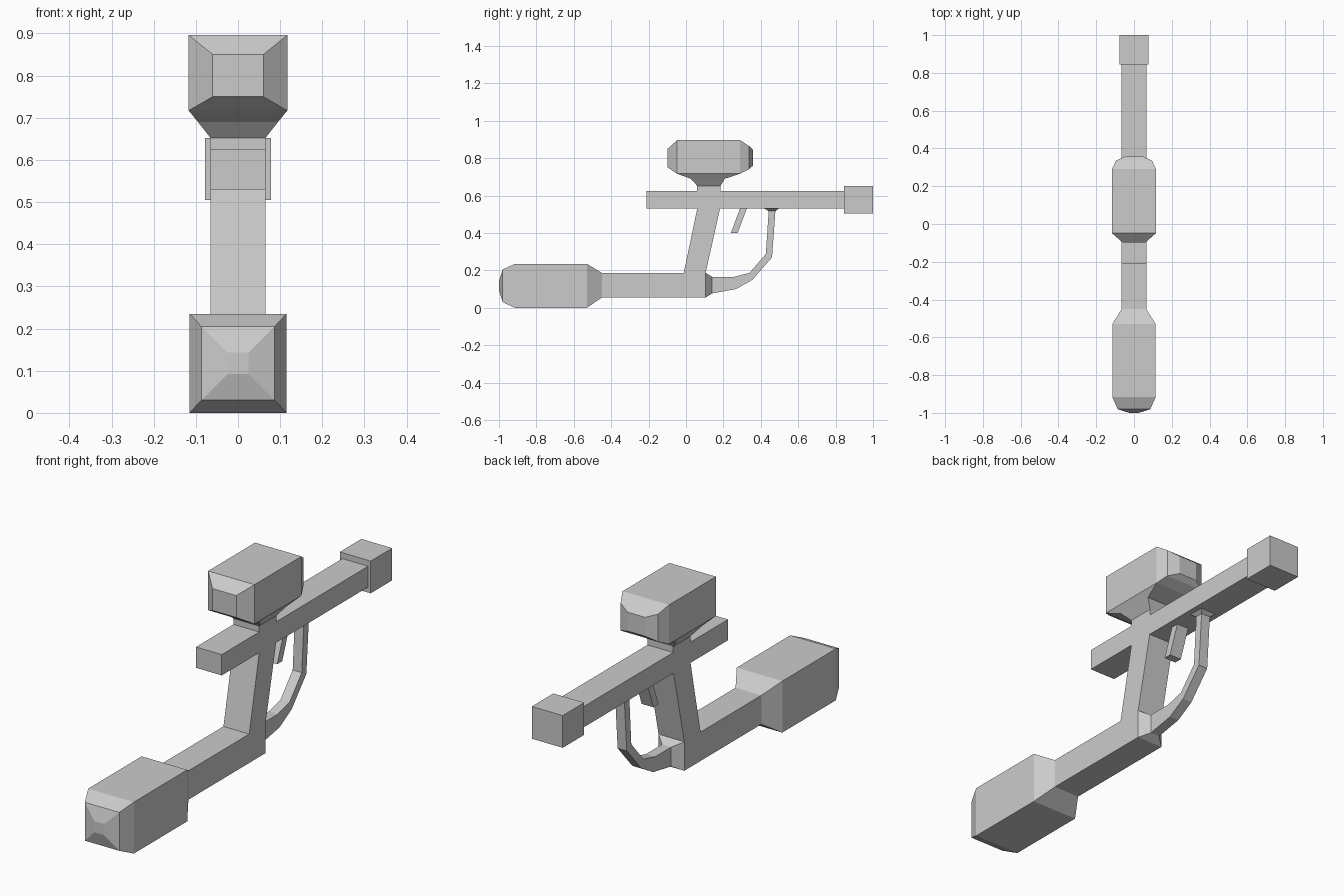
import bpy, bmesh


def finish(name, bm):
    bmesh.ops.recalc_face_normals(bm, faces=bm.faces)
    mesh = bpy.data.meshes.new(name)
    bm.to_mesh(mesh)
    bm.free()
    obj = bpy.data.objects.new(name, mesh)
    bpy.context.collection.objects.link(obj)
    return obj


def extrude_profile(name, hx, points):
    """Side outline of (y, z) points, extruded to both sides of x = 0."""
    bm = bmesh.new()
    left, right = ([bm.verts.new((x, y, z)) for y, z in points] for x in (-hx, hx))
    bm.faces.new(left)
    bm.faces.new(right)
    for i in range(len(points)):
        j = (i + 1) % len(points)
        bm.faces.new((left[i], left[j], right[j], right[i]))
    return finish(name, bm)


def loft(name, sections):
    """Four-sided sections (half width, y0, z0, y1, z1), bridged in order."""
    bm = bmesh.new()
    rings = [[bm.verts.new(p) for p in
              ((-h, y0, z0), (h, y0, z0), (h, y1, z1), (-h, y1, z1))]
             for h, y0, z0, y1, z1 in sections]
    for a, b in zip(rings, rings[1:]):
        for i in range(4):
            j = (i + 1) % 4
            bm.faces.new((a[i], a[j], b[j], b[i]))
    bm.faces.new(rings[0])
    bm.faces.new(rings[-1])
    return finish(name, bm)


def loft_y(name, sections):
    """Upright sections along y: (y, half width, z low, z high)."""
    return loft(name, [(h, y, a, y, b) for y, h, a, b in sections])


# Frame: barrel, slanted grip, lower tube and feed post in one outline
extrude_profile("frame", 0.065, [
    (-0.21, 0.53), (0.06, 0.53), (-0.012, 0.187), (-0.45, 0.187),
    (-0.45, 0.055), (0.105, 0.055), (0.105, 0.187), (0.182, 0.53),
    (0.85, 0.53), (0.85, 0.625), (0.185, 0.625), (0.185, 0.652),
    (0.06, 0.652), (0.06, 0.625), (-0.21, 0.625)])

# Muzzle block
loft_y("muzzle", [(0.845, 0.078, 0.505, 0.652), (1.0, 0.078, 0.505, 0.652)])

# Gas tank with tapered shoulder and domed end
loft_y("gas_tank", [
    (-0.45, 0.065, 0.055, 0.187), (-0.53, 0.115, 0.0, 0.235),
    (-0.915, 0.115, 0.0, 0.235), (-0.98, 0.087, 0.03, 0.205),
    (-1.0, 0.025, 0.092, 0.143)])

# Hopper body and funnel below it
loft_y("hopper", [
    (-0.098, 0.06, 0.75, 0.85), (-0.048, 0.117, 0.717, 0.896),
    (0.29, 0.117, 0.717, 0.896), (0.336, 0.095, 0.74, 0.866),
    (0.358, 0.045, 0.76, 0.846)])
loft("hopper_funnel", [
    (h, y0, z, y1, z) for h, y0, y1, z in (
        (0.117, -0.048, 0.29, 0.717), (0.095, 0.025, 0.207, 0.69),
        (0.065, 0.06, 0.185, 0.652))])

# Trigger
extrude_profile("trigger", 0.03, [
    (0.29, 0.535), (0.327, 0.535), (0.276, 0.4), (0.24, 0.4)])

# Trigger guard: flared foot, curved strap, flared top
loft("trigger_guard", [
    (0.065, 0.105, 0.055, 0.105, 0.187), (0.023, 0.14, 0.077, 0.14, 0.165),
    (0.023, 0.268, 0.1, 0.255, 0.165), (0.023, 0.355, 0.15, 0.34, 0.187),
    (0.023, 0.46, 0.27, 0.427, 0.288), (0.023, 0.478, 0.517, 0.442, 0.517),
    (0.04, 0.495, 0.53, 0.42, 0.53)])
